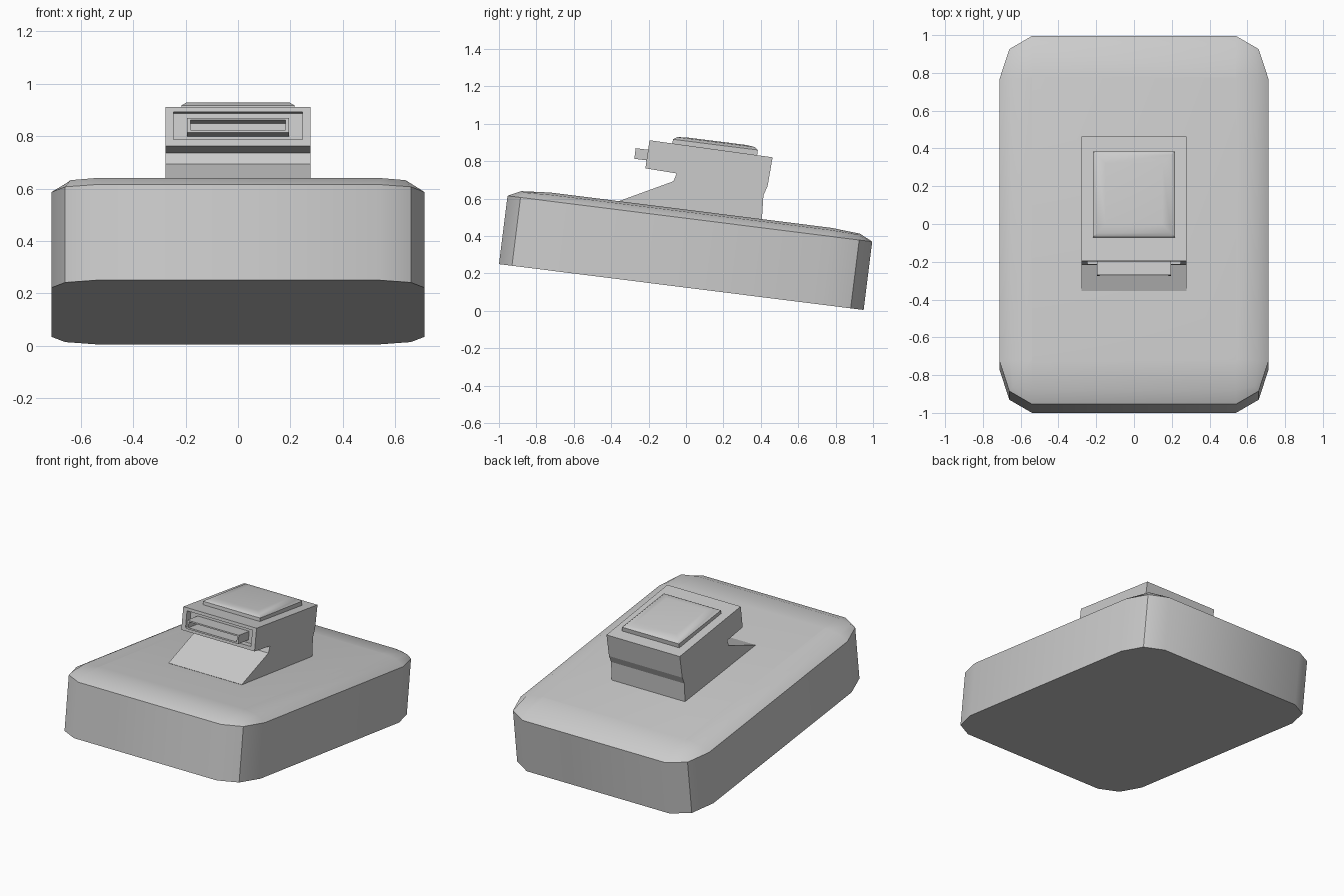
import bpy, bmesh, math
from mathutils import Matrix

if "Cube" in bpy.data.objects:
    bpy.data.objects.remove(bpy.data.objects["Cube"])

# Frame of the tilted body: origin at lower front edge, y runs back, z is normal to the top
TILT = Matrix.Translation((0, -1, 0.25)) @ Matrix.Rotation(-math.atan2(0.245, 1.95), 4, 'X')
L = 1.965


def finish(name, bm, smooth=None):
    bmesh.ops.recalc_face_normals(bm, faces=bm.faces)
    me = bpy.data.meshes.new(name)
    bm.to_mesh(me)
    bm.free()
    ob = bpy.data.objects.new(name, me)
    bpy.context.collection.objects.link(ob)
    if smooth:
        bpy.ops.object.select_all(action='DESELECT')
        ob.select_set(True)
        bpy.context.view_layer.objects.active = ob
        bpy.ops.object.shade_smooth_by_angle(angle=math.radians(smooth))
    return ob


def loft(name, rings, matrix, smooth=None):
    """Skin closed rings of equal length and cap both ends."""
    bm = bmesh.new()
    vs = [[bm.verts.new(matrix @ Matrix.Translation(p).to_translation()) for p in r] for r in rings]
    n = len(vs[0])
    for a, b in zip(vs, vs[1:]):
        for i in range(n):
            j = (i + 1) % n
            bm.faces.new((a[i], a[j], b[j], b[i]))
    bm.faces.new(vs[0][::-1])
    bm.faces.new(vs[-1])
    bmesh.ops.remove_doubles(bm, verts=bm.verts, dist=1e-5)
    return finish(name, bm, smooth)


def mirrored_ring(corner):
    """Four-way mirror of one corner run of (x, distance from end, z)."""
    back = [(x, L - d, z) for x, d, z in corner]
    front = [(x, d, z) for x, d, z in corner[::-1]]
    half = front[::-1]
    right = back + front
    return right + [(-x, y, z) for x, y, z in right[::-1]]


def rect(x, y0, y1, z):
    return [(-x, y0, z), (x, y0, z), (x, y1, z), (-x, y1, z)]


def rect_front(x, z0, z1, y):
    return [(-x, y, z0), (x, y, z0), (x, y, z1), (-x, y, z1)]


def cut(target, cutter):
    cutter.hide_render = True
    cutter.hide_viewport = True
    mod = target.modifiers.new("cut", 'BOOLEAN')
    mod.object = cutter
    mod.operation = 'DIFFERENCE'
    mod.solver = 'EXACT'


# Body with chamfered corners and a softly crowned top
body_rings = [mirrored_ring(c) for c in (
    [(0.54, 0, 0), (0.66, 0.07, 0), (0.712, 0.23, 0)],
    [(0.54, 0, 0.368), (0.66, 0.07, 0.368), (0.712, 0.23, 0.368)],
    [(0.54, 0.07, 0.402), (0.64, 0.09, 0.396), (0.655, 0.23, 0.402)],
    [(0.54, 0.225, 0.414), (0.541, 0.228, 0.414), (0.541, 0.23, 0.414)],
)]
loft("body", body_rings, TILT, 35)

# Neck and head: one side profile (y, z) extruded across x
profile = [(-0.355, 0.588), (-0.067, 0.693), (-0.05, 0.735), (-0.217, 0.762),
           (-0.195, 0.912), (0.463, 0.821), (0.436, 0.666), (0.414, 0.618),
           (0.404, 0.46), (-0.34, 0.55)]
head = loft("neck_and_head", [[(x, y, z) for y, z in profile] for x in (-0.277, 0.277)],
            Matrix.Identity(4))

# Shallow recess in the head's front face
cut(head, loft("recess_cutter", [rect_front(0.247, 0.63, 0.737, y) for y in (0.6, 0.76)], TILT))

# Hollow plug standing in the recess: outer sleeve folded into its cavity
outer, inner = (0.195, 0.649, 0.706), (0.182, 0.659, 0.697)
loft("plug", [rect_front(*outer, 0.765), rect_front(*outer, 0.648),
              rect_front(*inner, 0.648), rect_front(*inner, 0.755)], TILT)

# Pillow-topped pad on the head
loft("top_pad", [rect(0.216 - d, 0.84 + d, 1.297 - d, z) for d, z in
                 ((0, 0.742), (0, 0.778), (0.02, 0.792), (0.065, 0.797))], TILT, 35)
